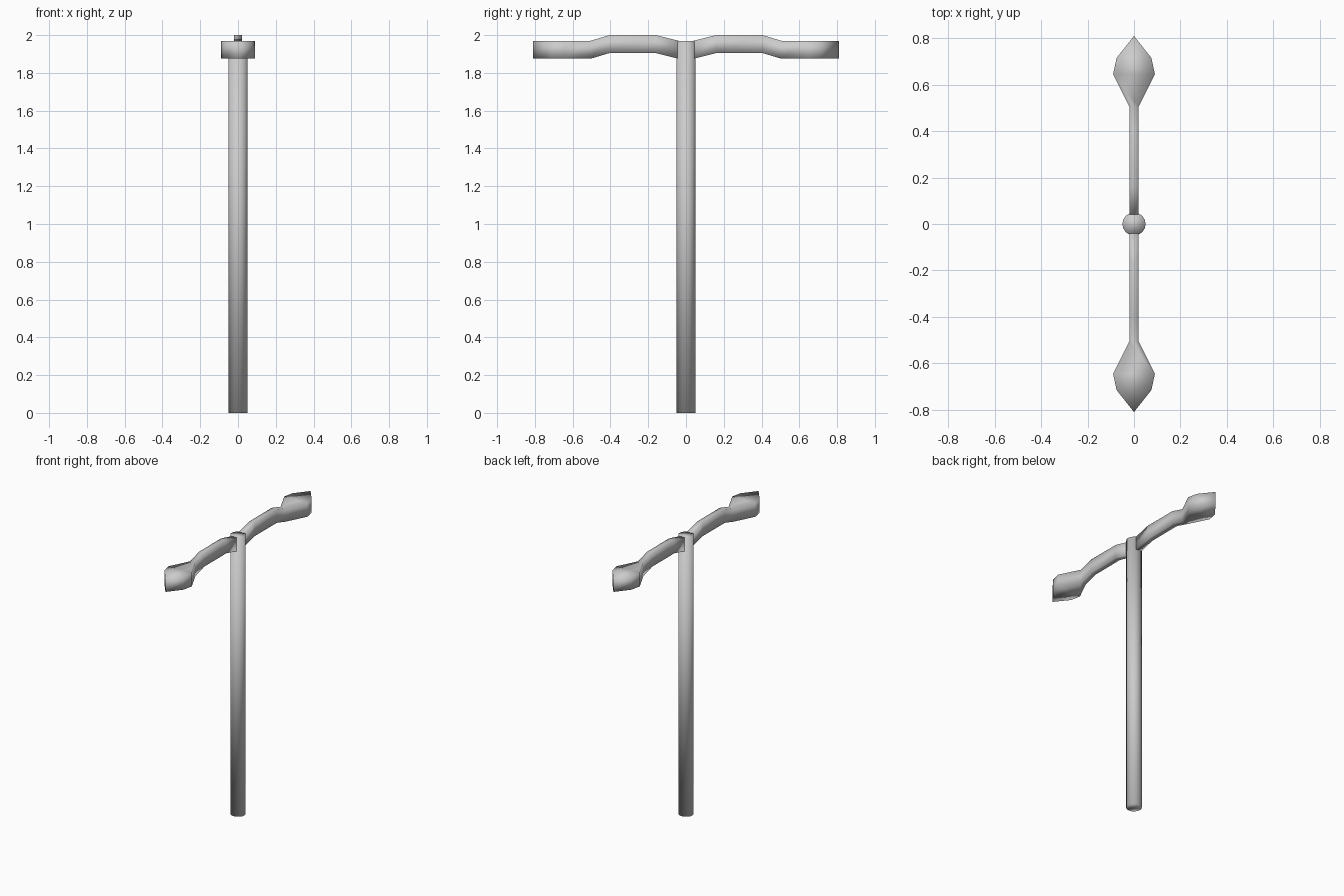
import bpy, bmesh

if "Cube" in bpy.data.objects:
    bpy.data.objects.remove(bpy.data.objects["Cube"])

ARM_HEIGHT = 0.095
# stations along the arm: distance from pole, half width, bottom height
STATIONS = [(0.04, 0.02, 1.875), (0.16, 0.02, 1.905), (0.405, 0.02, 1.905),
            (0.505, 0.02, 1.875), (0.645, 0.09, 1.875), (0.715, 0.075, 1.875)]
TIP_Y, TIP_Z = 0.81, 1.875


def finish(name, bm):
    bmesh.ops.recalc_face_normals(bm, faces=bm.faces)
    for f in bm.faces:
        f.smooth = True
    mesh = bpy.data.meshes.new(name)
    bm.to_mesh(mesh)
    bm.free()
    obj = bpy.data.objects.new(name, mesh)
    bpy.context.collection.objects.link(obj)
    return obj


# upright pole
POLE_TOP = 1.97
bm = bmesh.new()
bmesh.ops.create_cone(bm, cap_ends=True, segments=16, radius1=0.05, radius2=0.05, depth=POLE_TOP)
bmesh.ops.translate(bm, verts=bm.verts, vec=(0, 0, POLE_TOP / 2))
finish("pole", bm)


# bent arm ending in a leaf-shaped lamp head
def lamp_arm(name, side):
    bm = bmesh.new()
    rings = []
    for y, w, z in STATIONS:
        corners = [(-w, z), (w, z), (w, z + ARM_HEIGHT), (-w, z + ARM_HEIGHT)]
        rings.append([bm.verts.new((x * side, y * side, h)) for x, h in corners])
    for a, b in zip(rings, rings[1:]):
        for i in range(4):
            j = (i + 1) % 4
            bm.faces.new((a[i], a[j], b[j], b[i]))
    bm.faces.new(rings[0])
    # pointed tip closes to a vertical edge
    low = bm.verts.new((0, TIP_Y * side, TIP_Z))
    high = bm.verts.new((0, TIP_Y * side, TIP_Z + ARM_HEIGHT))
    a, b, c, d = rings[-1]
    for face in ((a, b, low), (b, c, high, low), (c, d, high), (d, a, low, high)):
        bm.faces.new(face)
    return finish(name, bm)


lamp_arm("lamp_arm_back", 1)
lamp_arm("lamp_arm_front", -1)
